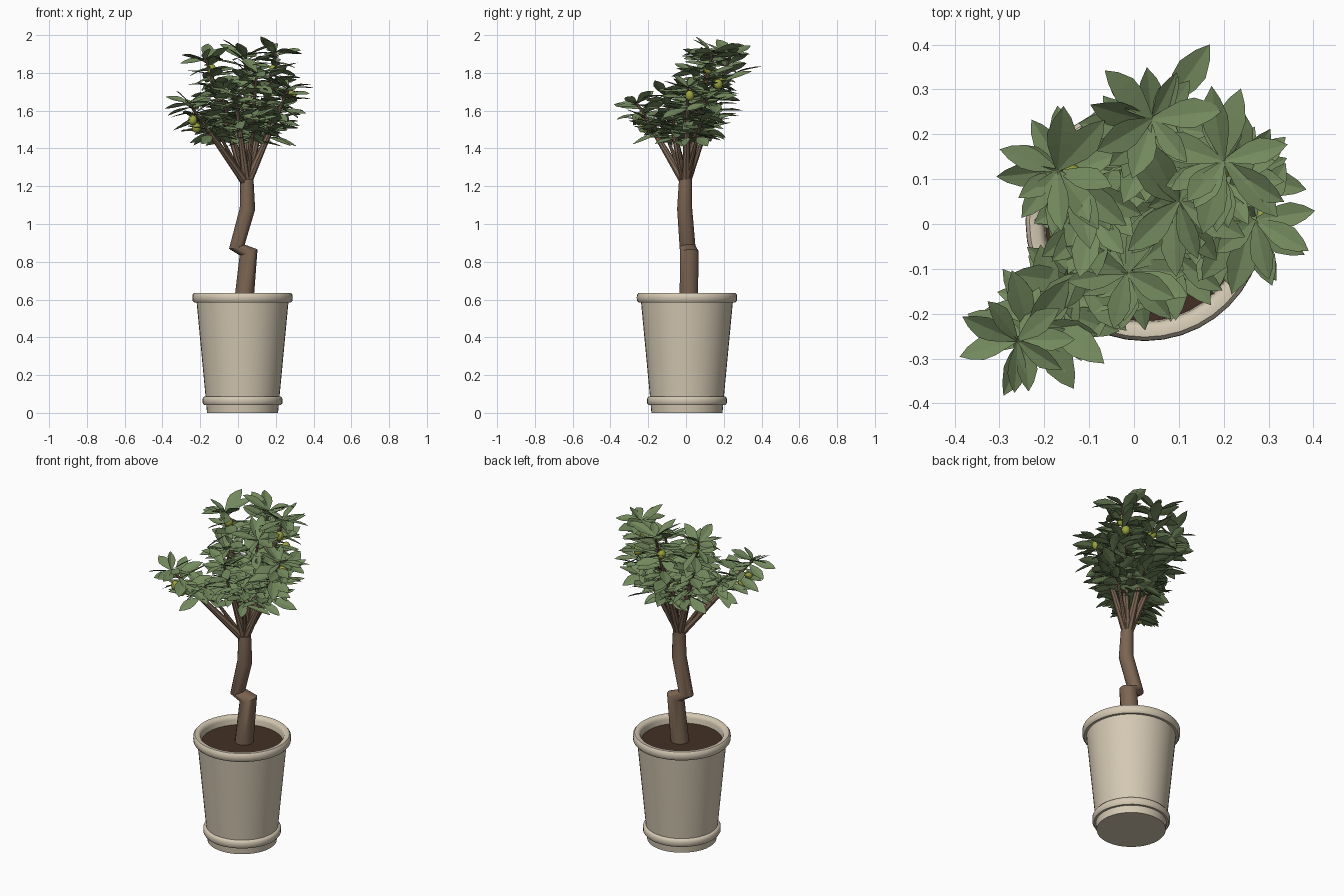
import bpy, bmesh, math, random
from mathutils import Vector, Matrix

if "Cube" in bpy.data.objects:
    bpy.data.objects.remove(bpy.data.objects["Cube"])

random.seed(7)
UP = Vector((0, 0, 1))


def material(name, rgb):
    m = bpy.data.materials.new(name)
    m.diffuse_color = (*rgb, 1)
    m.use_nodes = True
    m.node_tree.nodes["Principled BSDF"].inputs["Base Color"].default_value = m.diffuse_color
    return m


def finish(bm, name, mat, smooth=True, angle=35, fix=True):
    if fix:
        bmesh.ops.recalc_face_normals(bm, faces=bm.faces)
    me = bpy.data.meshes.new(name)
    bm.to_mesh(me)
    bm.free()
    ob = bpy.data.objects.new(name, me)
    bpy.context.collection.objects.link(ob)
    me.materials.append(mat)
    if smooth:
        bpy.ops.object.select_all(action='DESELECT')
        ob.select_set(True)
        bpy.context.view_layer.objects.active = ob
        bpy.ops.object.shade_smooth_by_angle(angle=math.radians(angle))
    return ob


def bridge(bm, a, b):
    n = len(a)
    for i in range(n):
        bm.faces.new((a[i], a[(i + 1) % n], b[(i + 1) % n], b[i]))


def lathe(name, profile, centre, mat, sides=40):
    bm = bmesh.new()
    rings = []
    for r, z in profile:
        rings.append([bm.verts.new((centre[0] + r * math.cos(2 * math.pi * i / sides),
                                    centre[1] + r * math.sin(2 * math.pi * i / sides), z))
                      for i in range(sides)])
    for a, b in zip(rings, rings[1:]):
        bridge(bm, a, b)
    bm.faces.new(rings[0])
    bm.faces.new(rings[-1])
    return finish(bm, name, mat, angle=50)


def tube(bm, points, radii, sides, upright=0.0):
    pts = [Vector(p) for p in points]
    rings = []
    for i, (p, r) in enumerate(zip(pts, radii)):
        n = Vector()
        if i > 0:
            n += (p - pts[i - 1]).normalized()
        if i < len(pts) - 1:
            n += (pts[i + 1] - p).normalized()
        n = (n.normalized() + UP * upright).normalized()
        q = UP.rotation_difference(n)
        rings.append([bm.verts.new(p + q @ Vector((r * math.cos(2 * math.pi * k / sides),
                                                   r * math.sin(2 * math.pi * k / sides), 0)))
                      for k in range(sides)])
    for a, b in zip(rings, rings[1:]):
        bridge(bm, a, b)
    bm.faces.new(rings[0])
    bm.faces.new(rings[-1])


LEAF = [(0, .003), (.18, .014), (.42, .027), (.62, .030), (.84, .017)]


def add_leaf(bm, base, yaw, pitch, length, roll):
    # pointed blade, folded along its midrib and drooping at the tip
    d = Vector((math.cos(yaw) * math.cos(pitch), math.sin(yaw) * math.cos(pitch), math.sin(pitch)))
    side = (Matrix.Rotation(roll, 3, d) @ d.cross(UP)).normalized()
    up = side.cross(d)
    k = length / .15
    mids, left, right = [], [], []
    for u, w in LEAF:
        c = base + d * (length * u) - up * (length * .06 * u * u)
        mids.append(bm.verts.new(c))
        left.append(bm.verts.new(c + (side + up * .2) * w * k))
        right.append(bm.verts.new(c + (-side + up * .2) * w * k))
    tip = bm.verts.new(base + d * length - up * length * .06)
    for i in range(len(LEAF) - 1):
        bm.faces.new((mids[i], left[i], left[i + 1], mids[i + 1]))
        bm.faces.new((mids[i + 1], right[i + 1], right[i], mids[i]))
    bm.faces.new((mids[-1], left[-1], tip))
    bm.faces.new((tip, right[-1], mids[-1]))


clay = material("clay", (.66, .58, .45))
earth = material("earth", (.055, .028, .018))
bark = material("bark", (.20, .13, .085))
green = material("leaf_green", (.17, .25, .11))
olive = material("fruit_green", (.32, .36, .05))

# Pot with foot band and rolled rim, and the soil inside
C = (.024, .005)
lathe("pot", [(.188, 0), (.192, .042), (.204, .042), (.211, .052), (.211, .076), (.204, .086),
              (.196, .088), (.243, .585), (.257, .585), (.265, .595), (.266, .61), (.265, .625),
              (.257, .635), (.238, .635), (.228, .628), (.224, .615), (.218, .55)], C, clay)
lathe("soil", [(.2185, .56), (.2215, .587)], C, earth)

# Crooked trunk
bm = bmesh.new()
tube(bm, [(.028, .014, .56), (.036, .015, .64), (.056, .018, .85), (-.006, .008, .88),
          (.05, -.007, 1.08), (.047, -.003, 1.235)],
     [.05, .05, .050, .043, .041, .035], 14, .6)
finish(bm, "trunk", bark)

# Branches: tip position, height where leaves begin, leaf density
ROOT = Vector((.046, -.002, 1.21))
BRANCHES = [((-.26, -.26, 1.64), 1.46, 1), ((-.17, .12, 1.87), 1.46, 1),
            ((.04, .235, 1.89), 1.46, 1), ((.20, .14, 1.91), 1.45, 1),
            ((-.015, -.11, 1.68), 1.44, 1), ((.27, .01, 1.72), 1.46, 1),
            ((.09, -.07, 1.56), 1.44, .8), ((-.13, -.13, 1.53), 1.45, .8),
            ((-.09, .02, 1.70), 1.45, .7), ((.10, .05, 1.80), 1.48, .6),
            ((.25, .11, 1.66), 1.46, .7)]
bm = bmesh.new()
for n, (tip, z0, dens) in enumerate(BRANCHES):
    tip = Vector(tip)
    r = .024 if n < 6 else .014
    tube(bm, [ROOT, ROOT.lerp(tip, .5), tip], [r, r * .65, .006], 8)
finish(bm, "branches", bark)

# Leaves spiralling up every branch
bm = bmesh.new()
for tip, z0, dens in BRANCHES:
    tip = Vector(tip)
    start = (z0 - ROOT.z) / (tip.z - ROOT.z)
    count = int(((1 - start) * (tip - ROOT).length / .0085 + 12) * dens)
    for i in range(count):
        f = min(1, i / (count - 6))
        base = ROOT.lerp(tip, start + (1 - start) * f)
        yaw = i * 2.39996 + random.uniform(-.5, .5)
        length = random.uniform(.12, .175)
        pitch = math.radians(random.uniform(-20, 28) + (12 if f > .9 else 0))
        pitch = min(pitch, math.asin(min(1, max(0, (1.985 - base.z) / length))))
        pitch = max(pitch, math.asin(max(-1, (1.42 - base.z) / length)))
        end = base + Vector((math.cos(yaw), math.sin(yaw), 0)) * length * math.cos(pitch)
        if abs(end.x) > .412 or abs(end.y) > .405:
            length *= .8
        add_leaf(bm, base, yaw, pitch, length, random.uniform(-.6, .6))
# topmost upright leaf and the outermost rear leaf
add_leaf(bm, Vector((.19, .135, 1.9)), 4.0, .76, .145, .2)
add_leaf(bm, Vector((.07, .26, 1.80)), .95, .25, .175, .1)
finish(bm, "leaves", green, smooth=False, fix=False)

# Small round fruit
bm = bmesh.new()
for p in [(-.22, -.22, 1.51), (-.24, -.25, 1.55), (.285, .02, 1.68), (-.14, .11, 1.82),
          (.19, .12, 1.82), (.03, .19, 1.77), (.20, .17, 1.74)]:
    bmesh.ops.create_uvsphere(bm, u_segments=12, v_segments=8, radius=.024,
                              matrix=Matrix.Translation(p) @ Matrix.Diagonal((1, 1, 1.15, 1)))
finish(bm, "fruit", olive, angle=60)
